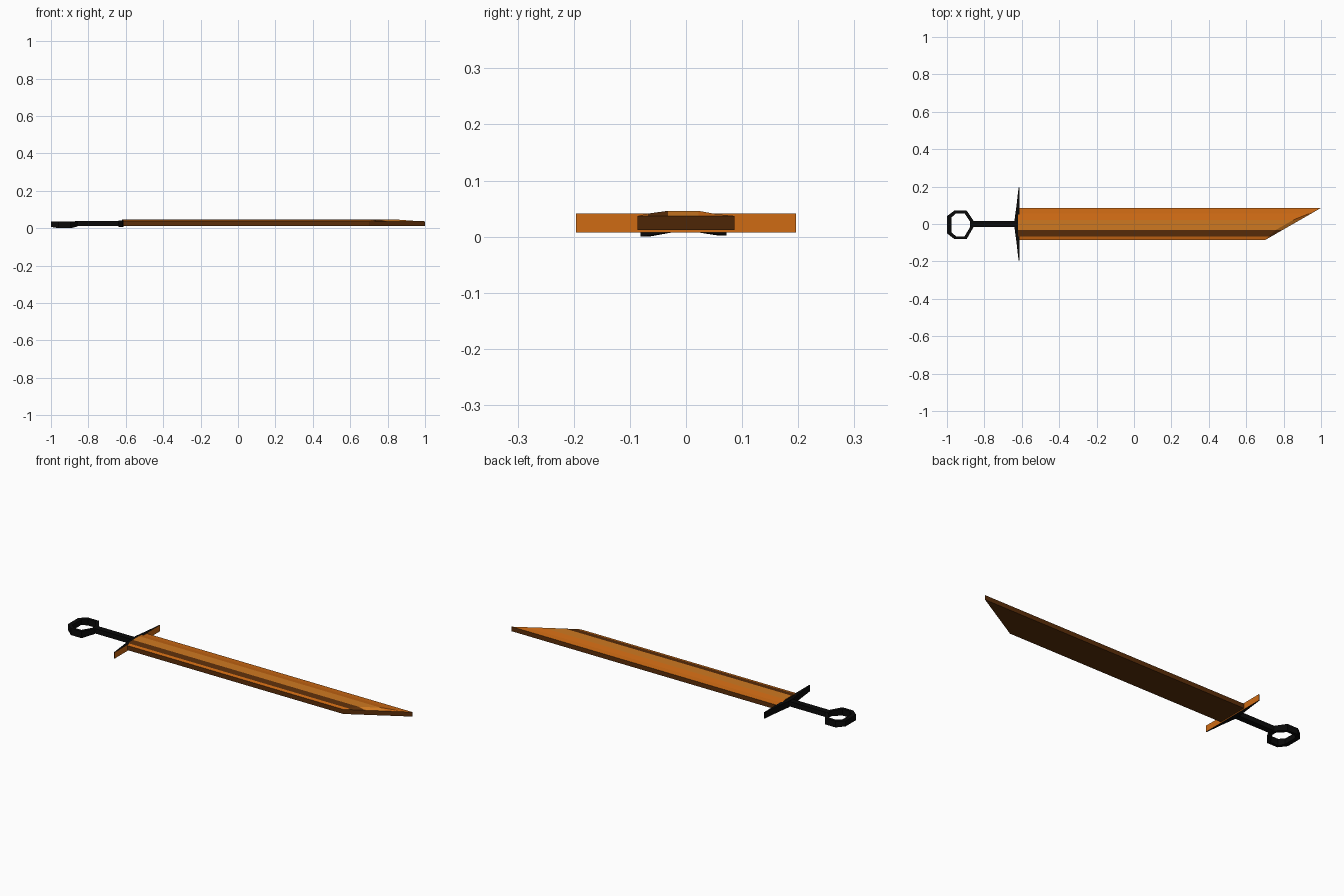
import bpy, bmesh

if "Cube" in bpy.data.objects:
    bpy.data.objects.remove(bpy.data.objects["Cube"])


def mat(name, rgb):
    m = bpy.data.materials.new(name)
    m.diffuse_color = (*rgb, 1)
    m.use_nodes = True
    m.node_tree.nodes["Principled BSDF"].inputs["Base Color"].default_value = m.diffuse_color
    return m


ORANGE = mat("orange_metal", (0.62, 0.145, 0.007))
GOLD = mat("gold_sheen", (0.62, 0.19, 0.015))
BROWN = mat("brown_metal", (0.107, 0.028, 0.003))
BLACK = mat("black_grip", (0.003, 0.003, 0.003))


def loft(name, rings, mats, wrap=False, pick=None):
    """Skin a row of equal point rings; cap the ends or join them in a loop."""
    bm = bmesh.new()
    rows = [[bm.verts.new(p) for p in r] for r in rings]
    n = len(rows[0])
    for i in range(len(rows) if wrap else len(rows) - 1):
        a, b = rows[i], rows[(i + 1) % len(rows)]
        for j in range(n):
            k = (j + 1) % n
            bm.faces.new((a[j], a[k], b[k], b[j]))
    if not wrap:
        bm.faces.new(rows[0][::-1])
        bm.faces.new(rows[-1])
    bmesh.ops.recalc_face_normals(bm, faces=bm.faces)
    if pick:
        for f in bm.faces:
            f.material_index = pick(f)
    me = bpy.data.meshes.new(name)
    bm.to_mesh(me)
    bm.free()
    for m in mats:
        me.materials.append(m)
    ob = bpy.data.objects.new(name, me)
    bpy.context.collection.objects.link(ob)
    return ob


# Blade: flat underside, shallow ridge on top, slanted tip
section = [(-0.086, 0.012), (0.086, 0.012), (0.086, 0.037), (0.055, 0.040),
           (0.022, 0.046), (-0.032, 0.046), (-0.068, 0.041)]
section.append((-0.086, 0.037))


def tip_x(y):
    return 0.70 + (y + 0.086) * 0.30 / 0.172


def blade_pick(f):
    y = f.calc_center_median().y
    if f.normal.z < 0.5:
        return 1
    if -0.068 < y < -0.033:
        return 1
    return 2 if -0.033 < y < 0.022 else 0


loft("blade", [
    [(-0.62, y, z) for y, z in section],
    [(tip_x(y) - max(0, z - 0.037) * 4, y, z) for y, z in section],
    [(tip_x(y) + 0.0001, y, min(z, 0.037)) for y, z in section],
], [ORANGE, BROWN, GOLD], pick=blade_pick)

# Guard: pointed cross bar, flat toward the blade
outline = [(-0.613, 0.196), (-0.617, 0.196), (-0.628, 0.10), (-0.639, 0.02)]
outline += [(x, -y) for x, y in reversed(outline)]
loft("guard", [[(x, y, z) for x, y in outline] for z in (0.007, 0.041)],
     [BLACK, ORANGE], pick=lambda f: int(f.normal.x > 0.9))

# Grip: plain square bar
loft("grip", [[(x, -0.016, 0.011), (x, 0.016, 0.011), (x, 0.016, 0.038),
               (x, -0.016, 0.038)] for x in (-0.872, -0.63)], [BLACK])

# Pommel: eight-sided ring, outer and inner corner with its lower height
corners = [(-1.0, 0.042, -0.977, 0.034, 0.007), (-0.96, 0.072, -0.952, 0.057, 0.002),
           (-0.895, 0.072, -0.906, 0.057, 0.002), (-0.858, 0.017, -0.876, 0.012, 0.009),
           (-0.858, -0.017, -0.876, -0.016, 0.009), (-0.895, -0.081, -0.906, -0.066, 0.0),
           (-0.96, -0.081, -0.952, -0.066, 0.0), (-1.0, -0.05, -0.977, -0.043, 0.007)]
loft("pommel_ring", [[(ox, oy, z), (ox, oy, 0.037), (ix, iy, 0.037), (ix, iy, z)]
                     for ox, oy, ix, iy, z in corners], [BLACK], wrap=True)
